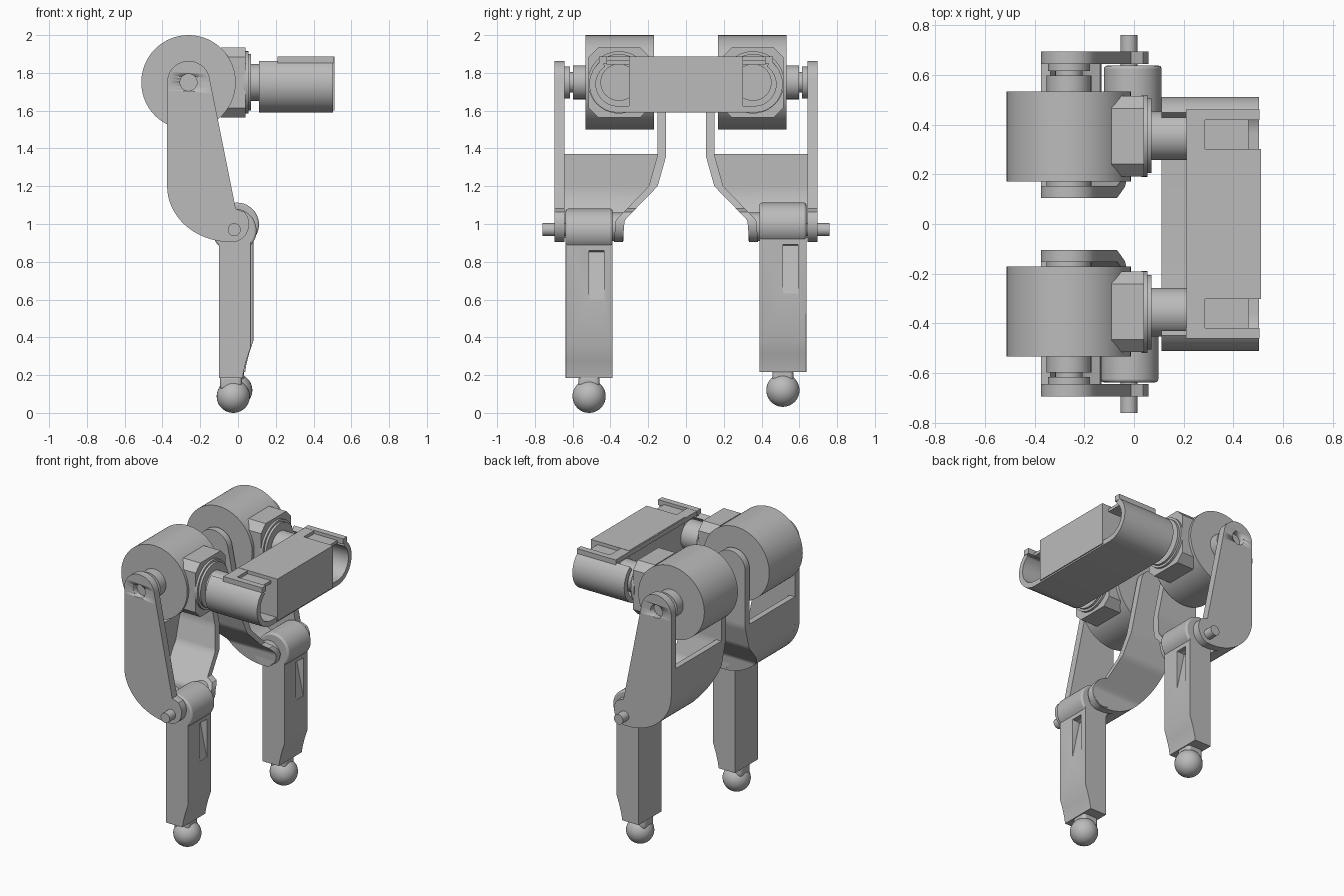
import bpy, bmesh, math
from mathutils import Matrix, Vector

if "Cube" in bpy.data.objects:
    bpy.data.objects.remove(bpy.data.objects["Cube"])

grey = bpy.data.materials.new("plain_grey")
grey.diffuse_color = (0.5, 0.5, 0.5, 1)
grey.use_nodes = True
grey.node_tree.nodes["Principled BSDF"].inputs["Base Color"].default_value = grey.diffuse_color


def finish(name, bm, bevel=0, cutters=()):
    bmesh.ops.recalc_face_normals(bm, faces=bm.faces)
    me = bpy.data.meshes.new(name)
    bm.to_mesh(me)
    bm.free()
    ob = bpy.data.objects.new(name, me)
    bpy.context.collection.objects.link(ob)
    me.materials.append(grey)
    for c in cutters:
        m = ob.modifiers.new("cut", 'BOOLEAN')
        m.operation, m.object, m.solver = 'DIFFERENCE', c, 'EXACT'
    if bevel:
        m = ob.modifiers.new("bevel", 'BEVEL')
        m.width, m.segments, m.limit_method = bevel, 3, 'ANGLE'
        m.angle_limit = math.radians(50)
    bpy.ops.object.select_all(action='DESELECT')
    ob.select_set(True)
    bpy.context.view_layer.objects.active = ob
    bpy.ops.object.shade_smooth_by_angle(angle=math.radians(30))
    return ob


def box(name, x0, x1, y0, y1, z0, z1, bevel=0):
    bm = bmesh.new()
    bmesh.ops.create_cube(bm, size=1)
    for v in bm.verts:
        v.co = Vector(((x0 + x1) / 2 + v.co.x * (x1 - x0),
                       (y0 + y1) / 2 + v.co.y * (y1 - y0),
                       (z0 + z1) / 2 + v.co.z * (z1 - z0)))
    return finish(name, bm, bevel)


def cyl(name, axis, a, b, c0, c1, r, bevel=0, n=48):
    """Cylinder from c0 to c1 along x or y; (a, b) is the centre across it."""
    bm = bmesh.new()
    bmesh.ops.create_cone(bm, cap_ends=True, segments=n, radius1=r, radius2=r, depth=abs(c1 - c0))
    m = (c0 + c1) / 2
    rot = Matrix.Rotation(math.pi / 2, 4, 'Y' if axis == 'x' else 'X')
    loc = (m, a, b) if axis == 'x' else (a, m, b)
    bmesh.ops.transform(bm, matrix=Matrix.Translation(loc) @ rot, verts=bm.verts)
    return finish(name, bm, bevel)


def extrude(name, pts, axis, c0, c1):
    """Outline in yz (axis x) or xz (axis y), pushed from c0 to c1."""
    bm = bmesh.new()
    put = (lambda p: (c0, p[0], p[1])) if axis == 'x' else (lambda p: (p[0], c0, p[1]))
    f = bm.faces.new([bm.verts.new(put(p)) for p in pts])
    r = bmesh.ops.extrude_face_region(bm, geom=[f])
    d = Vector((c1 - c0, 0, 0)) if axis == 'x' else Vector((0, c1 - c0, 0))
    bmesh.ops.translate(bm, vec=d, verts=[g for g in r['geom'] if isinstance(g, bmesh.types.BMVert)])
    return finish(name, bm)


def loft(name, secs, bevel=0, cutters=()):
    """Stack of rectangles (z, x0, x1, y0, y1)."""
    bm = bmesh.new()
    rings = [[bm.verts.new(p) for p in ((x0, y0, z), (x1, y0, z), (x1, y1, z), (x0, y1, z))]
             for z, x0, x1, y0, y1 in secs]
    for a, b in zip(rings, rings[1:]):
        for i in range(4):
            j = (i + 1) % 4
            bm.faces.new((a[i], a[j], b[j], b[i]))
    bm.faces.new(rings[0])
    bm.faces.new(rings[-1])
    return finish(name, bm, bevel, cutters)


def steps(z0, z1, n):
    return [(z0 + z1) / 2 - (z1 - z0) / 2 * math.cos(math.pi * i / n) for i in range(n + 1)]


def root(v):
    return math.sqrt(max(v, 0))


# Thigh outline: left and right edge by height
def left_edge(z):
    if z > 1.75:
        return -0.262 - root(0.113 ** 2 - (z - 1.75) ** 2)
    if z < 1.2:
        return -0.04 - 0.335 * root(1 - ((1.2 - z) / 0.295) ** 2)
    return -0.375


def right_edge(z):
    if z > 1.77:
        return -0.262 + root(0.113 ** 2 - (z - 1.75) ** 2)
    if z > 1.08:
        return -0.151 + (1.77 - z) / 0.69 * 0.138
    return -0.035 + root(0.095 ** 2 - (z - 1.0) ** 2) * 0.98 if z > 1.0 else \
        -0.035 + 0.093 * root(1 - ((1.0 - z) / 0.096) ** 2)


# Sideways position of the bent inner arm by height
def inner_y(z):
    path = [(0.9, 0.335), (1.02, 0.325), (1.2, 0.15), (1.36, 0.105), (1.87, 0.105)]
    for (z0, a), (z1, b) in zip(path, path[1:]):
        if z <= z1:
            return a + (b - a) * (z - z0) / (z1 - z0)
    return 0.105


def web_inside(z):
    k = min((1.2 - z) / 0.255, 1) if z < 1.2 else 0
    return min(-0.04 - 0.295 * root(1 - k * k), -0.13)


for s, side in ((-1, "front"), (1, "rear")):
    # Hip motor and its mount
    cyl(side + "_hip_motor", 'y', -0.262, 1.75, s * 0.17, s * 0.533, 0.25, n=80)
    y0, y1, z0, z1, c = 0.192, 0.515, 1.565, 1.935, 0.05
    oct_pts = [(y0 + c, z0), (y1 - c, z0), (y1, z0 + c), (y1, z1 - c),
               (y1 - c, z1), (y0 + c, z1), (y0, z1 - c), (y0, z0 + c)]
    extrude(side + "_motor_mount", [(s * a, b) for a, b in oct_pts], 'x', -0.09, 0.04)
    cyl(side + "_mount_flange", 'x', s * 0.355, 1.75, 0.03, 0.055, 0.165)
    cyl(side + "_bearing_ring", 'x', s * 0.355, 1.75, 0.05, 0.07, 0.15)
    cyl(side + "_roll_shaft", 'x', s * 0.355, 1.75, 0.06, 0.22, 0.098)
    # Hip hubs
    cyl(side + "_inner_hub", 'y', -0.262, 1.75, s * 0.14, s * 0.18, 0.09)
    cyl(side + "_outer_hub", 'y', -0.262, 1.75, s * 0.52, s * 0.598, 0.09)
    cyl(side + "_hub_neck", 'y', -0.262, 1.75, s * 0.59, s * 0.62, 0.055)
    cyl(side + "_hub_washer", 'y', -0.262, 1.75, s * 0.615, s * 0.65, 0.085)
    # Thigh: outer plate, bent inner arm and curved web between them
    hole = cyl(side + "_hole_cutter", 'y', -0.262, 1.75, s * 0.655, s * 0.72, 0.045, n=32)
    hole.hide_render = True
    hole.hide_viewport = True
    loft(side + "_thigh_outer_plate",
         [(z, left_edge(z), right_edge(z) + 0.001, s * 0.643, s * 0.695)
          for z in steps(0.906, 1.8625, 64)], cutters=[hole])
    loft(side + "_thigh_inner_arm",
         [(z, left_edge(z), right_edge(z) + 0.001, s * inner_y(z), s * (inner_y(z) + 0.047))
          for z in steps(0.906, 1.8625, 64)])
    loft(side + "_thigh_web",
         [(z, left_edge(z), web_inside(z), s * (inner_y(z) + 0.02), s * 0.65)
          for z in steps(0.925, 1.37, 28)])
    cyl(side + "_knee_boss", 'y', -0.03, 0.985, s * 0.33, s * 0.388, 0.075)
    cyl(side + "_knee_pin", 'y', -0.02, 0.97, s * 0.37, s * 0.76, 0.034)

    # Lower leg, the rear one raised a little
    dx, dz = (0.013, 0.032) if s > 0 else (0, 0)
    yc = s * 0.513
    cyl(side + "_knee_barrel", 'y', -0.018 + dx, 0.965 + dz, yc - 0.124, yc + 0.124, 0.116, 0.012)
    slot = extrude(side + "_slot_cutter",
                   [(0.12 + dx, 0.86 + dz), (0.01 + dx, 0.86 + dz), (0.066 + dx, 0.6 + dz),
                    (0.12 + dx, 0.6 + dz)], 'y', yc, yc + 0.08)
    slot.hide_render = True
    slot.hide_viewport = True
    loft(side + "_shin",
         [(z + dz, -0.1 + dx + a, b + dx, yc - 0.124, yc + 0.124)
          for z, a, b in ((0.185, 0.0, 0.025), (0.22, 0, 0.03), (0.28, 0, 0.045),
                          (0.35, 0, 0.068), (0.94, 0, 0.068))],
         bevel=0.02, cutters=[slot])
    # Foot
    loft(side + "_foot_neck",
         [(z + dz, -0.095 + dx, 0.02 + dx, yc - 0.055, yc + 0.055) for z in (0.12, 0.2)], bevel=0.02)
    bm = bmesh.new()
    bmesh.ops.create_uvsphere(bm, u_segments=32, v_segments=20, radius=0.088)
    bmesh.ops.translate(bm, vec=(-0.025 + dx, yc, 0.088 + dz), verts=bm.verts)
    finish(side + "_foot_ball", bm)

    # Rail strip at this end of the body
    box(side + "_body_rail", 0.21, 0.505, s * 0.418, s * 0.46, 1.85, 1.887)
    box(side + "_body_slot_floor", 0.28, 0.46, s * 0.29, s * 0.42, 1.845, 1.865)

# Body trough with rounded ends
def arc(r, a0, a1, s, n=16):
    return [(s * (0.362 + r * math.cos(math.radians(a0 + (a1 - a0) * i / n))),
             1.74 + r * math.sin(math.radians(a0 + (a1 - a0) * i / n))) for i in range(n + 1)]

trough = (arc(0.15, 55, -90, 1) + arc(0.15, -90, 55, -1)
          + arc(0.115, 55, -90, -1) + arc(0.115, -90, 55, 1))
extrude("body_trough", trough, 'x', 0.11, 0.503)
box("body_core", 0.22, 0.51, -0.302, 0.302, 1.6, 1.888)
box("body_top_plate", 0.212, 0.285, -0.46, 0.46, 1.855, 1.886)
